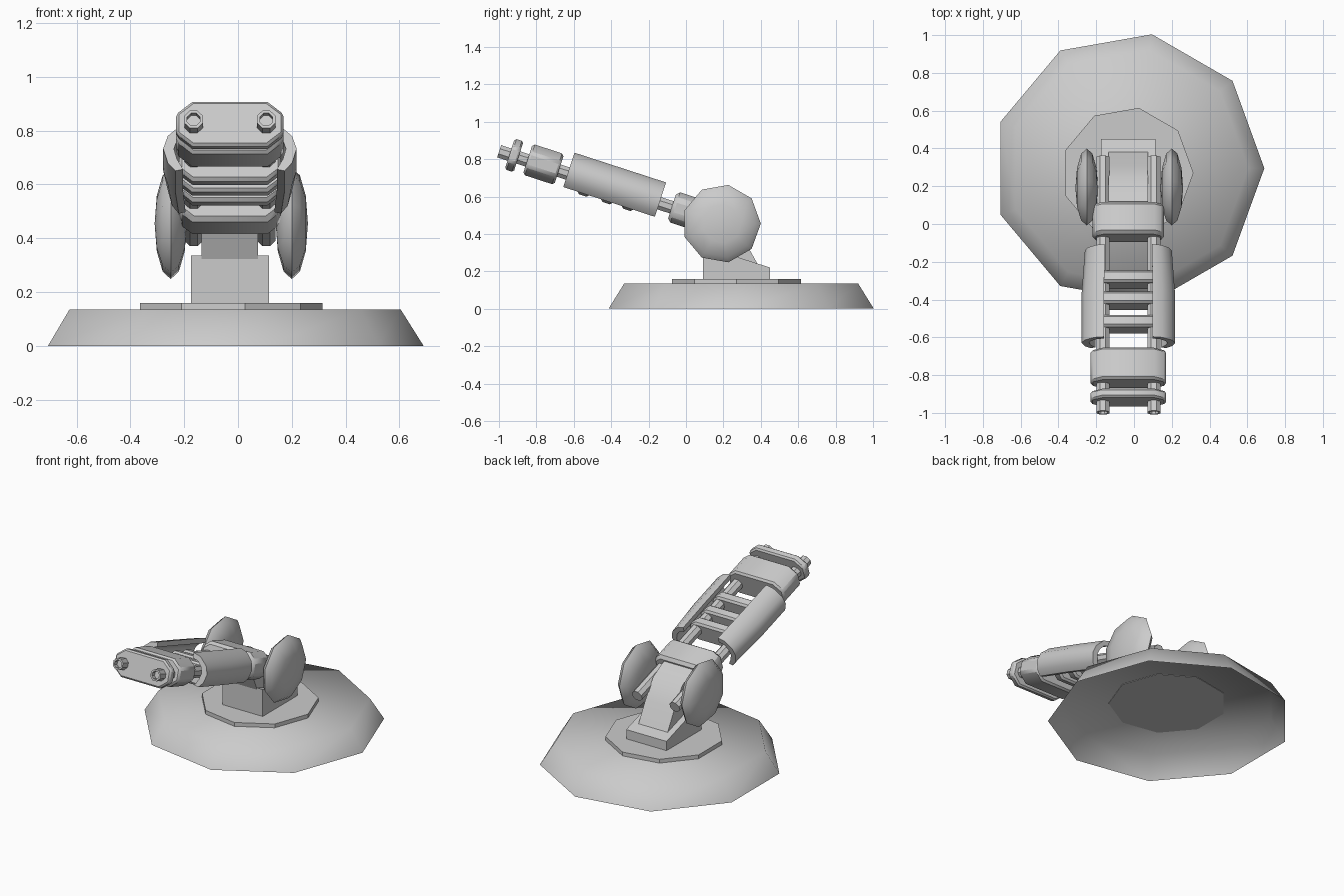
import bpy, bmesh, math
from mathutils import Matrix, Vector

if "Cube" in bpy.data.objects:
    bpy.data.objects.remove(bpy.data.objects["Cube"])

CX = -0.03
ARM = Matrix.Translation((CX, -0.1, 0.55)) @ Matrix.Rotation(math.radians(-18), 4, 'X')


def make(name, bm, matrix=None, bevel=0, angle=35):
    bmesh.ops.recalc_face_normals(bm, faces=bm.faces[:])
    mesh = bpy.data.meshes.new(name)
    bm.to_mesh(mesh)
    bm.free()
    if matrix:
        mesh.transform(matrix)
    ob = bpy.data.objects.new(name, mesh)
    bpy.context.collection.objects.link(ob)
    bpy.ops.object.select_all(action='DESELECT')
    ob.select_set(True)
    bpy.context.view_layer.objects.active = ob
    bpy.ops.object.shade_smooth_by_angle(angle=math.radians(angle))
    if bevel:
        mod = ob.modifiers.new("Bevel", 'BEVEL')
        mod.width, mod.segments = bevel, 1
        mod.limit_method, mod.angle_limit = 'ANGLE', math.radians(50)
    return ob


def loft(rings, caps=True):
    """Join equal-length closed rings of points."""
    bm = bmesh.new()
    vs = [[bm.verts.new(p) for p in ring] for ring in rings]
    n = len(vs[0])
    for a, b in zip(vs, vs[1:]):
        for i in range(n):
            j = (i + 1) % n
            bm.faces.new((a[i], a[j], b[j], b[i]))
    if caps:
        bm.faces.new(vs[0])
        bm.faces.new(vs[-1])
    return bm


def ngon(n, r, z, cx, cy, start=0):
    return [(cx + r * math.cos(start + math.tau * i / n),
             cy + r * math.sin(start + math.tau * i / n), z) for i in range(n)]


def side_profile(name, pts, hw):
    """Extrude a (y, z) outline across the width."""
    return make(name, loft([[(CX + x, y, z) for y, z in pts] for x in (-hw, hw)]))


def plate(name, s0, s1, t0, t1, hw, chamfer, bevel=0.012):
    """Chamfered slab across the arm, s along it and t upward."""
    c, d = chamfer, chamfer * 0.8
    out = [(-hw, t0 + d), (-hw + c, t0), (hw - c, t0), (hw, t0 + d),
           (hw, t1 - d), (hw - c, t1), (-hw + c, t1), (-hw, t1 - d)]
    return make(name, loft([[(x, -s, t) for x, t in out] for s in (s0, s1)]), ARM, bevel, 50)


# Nine-sided base, hollow underneath
bm = loft([ngon(9, 0.72, 0, CX, 0.295), ngon(9, 0.635, 0.135, CX, 0.295)], caps=False)
bm.verts.ensure_lookup_table()
bm.faces.new(bm.verts[9:18])
make("base", bm, angle=62)

# Turntable disc
make("turntable", loft([ngon(9, 0.35, 0.132, -0.035, 0.27), ngon(9, 0.35, 0.16, -0.035, 0.27)]))

# Pedestal with sloping top, and the neck rising from it
side_profile("pedestal", [(0.09, 0.155), (0.45, 0.155), (0.45, 0.22), (0.09, 0.335)], 0.145)
side_profile("neck", [(0.385, 0.235), (0.31, 0.37), (0.23, 0.49), (0.12, 0.55),
                      (0.03, 0.46), (0.10, 0.30)], 0.105)

# Lens-shaped side shields
for side, label in ((1, "right"), (-1, "left")):
    bm = bmesh.new()
    bmesh.ops.create_uvsphere(bm, u_segments=9, v_segments=6, radius=1)
    m = (Matrix.Translation((CX + 0.005 + side * 0.225, 0.19, 0.455))
         @ Matrix.Diagonal((0.06, 0.21, 0.21, 1))
         @ Matrix.Rotation(math.radians(90), 4, 'Y'))
    # put one corner of the nine-sided rim at the bottom
    m = m @ Matrix.Rotation(0, 4, 'Z')
    make(label + "_shield", bm, m, angle=40)

# Twin rods with recessed ends
for side, label in ((1, "right"), (-1, "left")):
    def ring(s, r):
        return [(side * 0.135 + x, -s, z) for x, z, _ in ngon(8, r, 0, 0, 0, math.pi / 8)]
    bm = loft([ring(-0.475, 0.037), ring(0.945, 0.037), ring(0.945, 0.026), ring(0.915, 0.026)])
    make(label + "_rod", bm, ARM)

# Blocks and cross bars along the arm
plate("rear_bracket", -0.205, -0.025, -0.08, 0.09, 0.19, 0.05, 0.018)
plate("muzzle_block", 0.61, 0.787, -0.08, 0.093, 0.2, 0.06)
plate("muzzle_plate", 0.837, 0.887, -0.083, 0.09, 0.2, 0.06, 0.01)
for i, s in enumerate((0.2, 0.316, 0.447)):
    plate(f"cross_bar_{i + 1}", s - 0.033, s + 0.033, -0.087, 0.05, 0.19, 0.05)

# Curved armour panels on both sides, flaring toward the front
outline = [(0.125, 0.117), (0.17, 0.105), (0.215, 0.06), (0.23, 0.01), (0.215, -0.045), (0.19, -0.076),
           (0.165, -0.07), (0.185, -0.03), (0.195, 0.01), (0.185, 0.045), (0.16, 0.075), (0.125, 0.085)]
for side, label in ((1, "right"), (-1, "left")):
    rings = [[(side * (x + flare * (x - 0.1)), -s, t) for x, t in outline]
             for s, flare in ((0.045, 0.0), (0.3, 0.14), (0.56, 0.14))]
    make(label + "_panel", loft(rings), ARM, angle=50)
